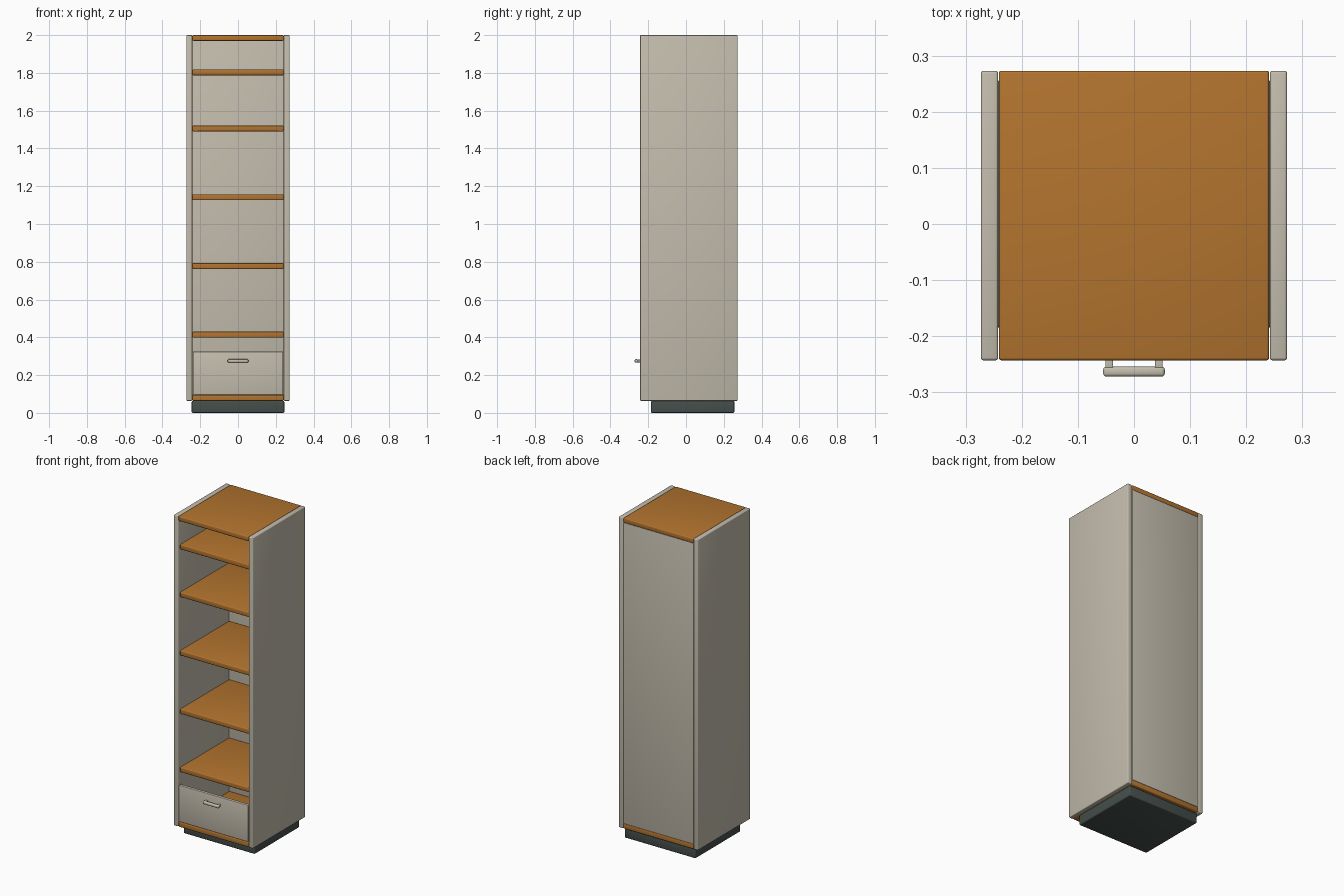
import bpy

if "Cube" in bpy.data.objects:
    bpy.data.objects.remove(bpy.data.objects["Cube"])


def material(name, rgb):
    m = bpy.data.materials.new(name)
    m.diffuse_color = (*rgb, 1.0)
    m.use_nodes = True
    m.node_tree.nodes["Principled BSDF"].inputs["Base Color"].default_value = m.diffuse_color
    return m


CREAM = material("warm grey panel", (0.55, 0.51, 0.42))
WOOD = material("orange wood", (0.45, 0.175, 0.028))
DARK = material("dark plinth grey", (0.06, 0.078, 0.073))


def box(name, x, y, z, mat, bevel=0.005):
    """Rounded box from (min, max) ranges."""
    bpy.ops.mesh.primitive_cube_add(
        size=1, location=[(a + b) / 2 for a, b in (x, y, z)])
    ob = bpy.context.object
    ob.name = name
    ob.scale = [b - a for a, b in (x, y, z)]
    bpy.ops.object.transform_apply(location=False, rotation=False, scale=True)
    ob.data.materials.append(mat)
    if bevel:
        mod = ob.modifiers.new("rounded edges", 'BEVEL')
        mod.width = bevel
        mod.segments = 3
        bpy.ops.object.modifier_apply(modifier=mod.name)
    bpy.ops.object.shade_smooth_by_angle()
    return ob


FRONT, BACK, IN = -0.243, 0.273, 0.241

# Recessed base
box("plinth", (-0.245, 0.245), (-0.185, 0.256), (0, 0.064), DARK, 0.006)

# Side panels
for side, a, b in (("left", -0.273, -0.242), ("right", 0.242, 0.273)):
    box(side + "_side_panel", (a, b), (FRONT, BACK), (0.064, 2.0), CREAM)

# Top and bottom boards, full depth
box("top_board", (-IN, IN), (FRONT, BACK), (1.97, 2.0), WOOD)
box("bottom_board", (-IN, IN), (FRONT, BACK), (0.064, 0.096), WOOD)

# Thin back panel between the boards
box("back_panel", (-IN, IN), (0.254, 0.272), (0.095, 1.971), CREAM, 0.002)

# Inner shelves, set slightly back
for i, top in enumerate((0.430, 0.793, 1.157, 1.521, 1.818)):
    box(f"shelf_{i + 1}", (-IN, IN), (-0.228, 0.256), (top - 0.031, top), WOOD)

# Drawer front and handle
box("drawer_front", (-0.239, 0.239), (FRONT, -0.223), (0.097, 0.325), CREAM, 0.004)
box("handle_bar", (-0.055, 0.055), (-0.272, -0.254), (0.266, 0.284), CREAM, 0.006)
for side, x in (("left", -0.044), ("right", 0.044)):
    box(side + "_handle_post", (x - 0.007, x + 0.007), (-0.258, -0.238),
        (0.268, 0.282), CREAM, 0.002)
